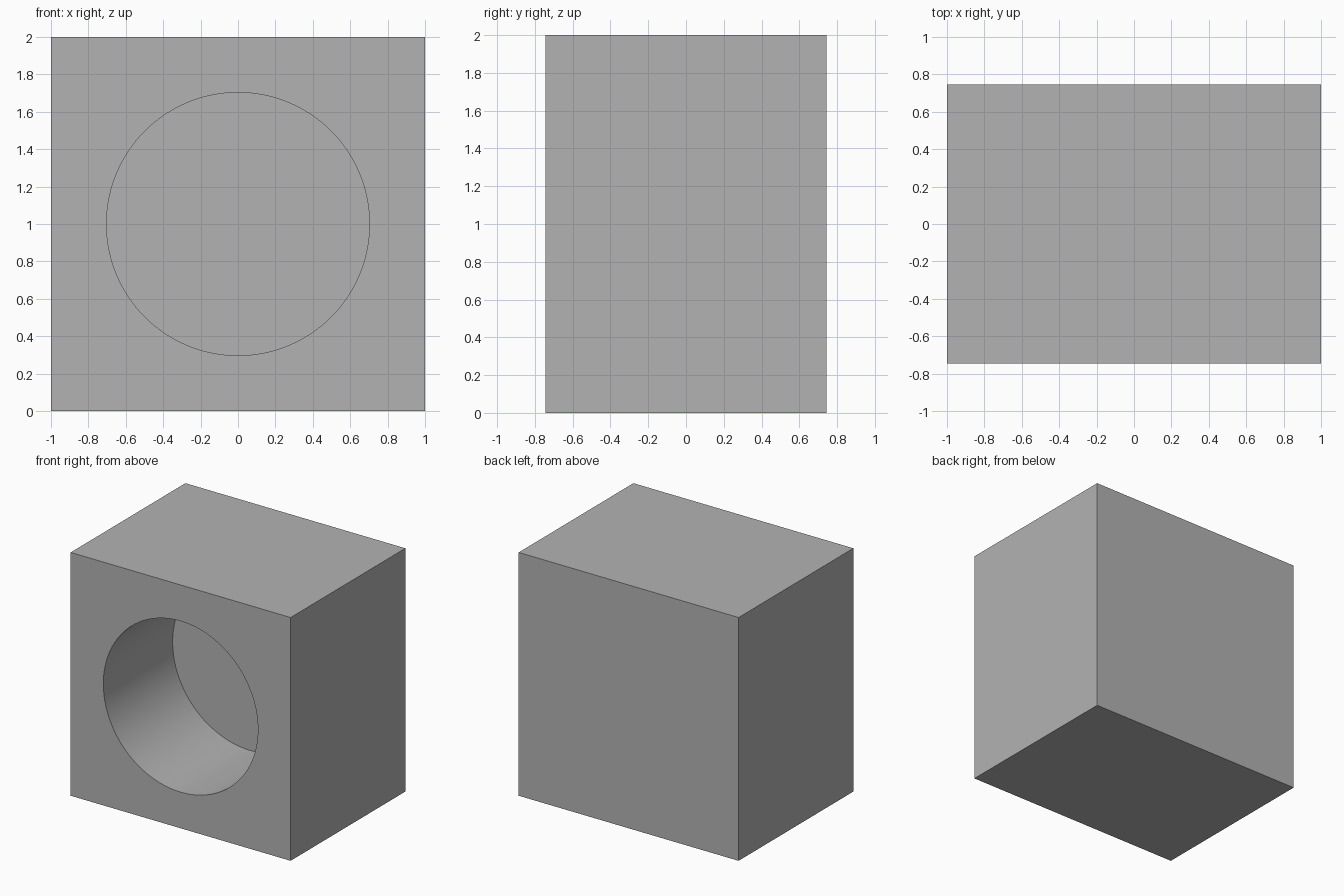
import bpy
import math

default = bpy.data.objects.get("Cube")
if default:
    bpy.data.objects.remove(default, do_unlink=True)

WIDTH, DEPTH, HEIGHT = 2.0, 1.49, 2.0
HOLE_RADIUS, HOLE_DEPTH = 0.703, 0.9
CLEARANCE = 0.2

# Plain grey material
grey = bpy.data.materials.new("plain_grey")
colour = (0.45, 0.45, 0.45, 1.0)
grey.use_nodes = True
grey.diffuse_color = colour
grey.node_tree.nodes["Principled BSDF"].inputs["Base Color"].default_value = colour

# Solid block
bpy.ops.mesh.primitive_cube_add(size=1, location=(0, 0, HEIGHT / 2))
block = bpy.context.object
block.name = "block_with_round_recess"
block.scale = (WIDTH, DEPTH, HEIGHT)
bpy.ops.object.transform_apply(location=False, rotation=False, scale=True)
block.data.materials.append(grey)

# Cutter for the blind round recess in the front
length = HOLE_DEPTH + CLEARANCE
bpy.ops.mesh.primitive_cylinder_add(
    vertices=128, radius=HOLE_RADIUS, depth=length,
    location=(0, -DEPTH / 2 + HOLE_DEPTH - length / 2, HEIGHT / 2),
    rotation=(math.pi / 2, 0, 0))
cutter = bpy.context.object
cutter.name = "recess_cutter"
cutter.hide_render = True
cutter.data.materials.append(grey)

# Cut the recess, then drop the cutter
bpy.ops.object.select_all(action="DESELECT")
block.select_set(True)
bpy.context.view_layer.objects.active = block
cut = block.modifiers.new("recess", "BOOLEAN")
cut.operation = "DIFFERENCE"
cut.solver = "EXACT"
cut.object = cutter
bpy.ops.object.modifier_apply(modifier=cut.name)
bpy.data.objects.remove(cutter, do_unlink=True)

# Smooth recess wall, sharp edges elsewhere
bpy.ops.object.shade_smooth_by_angle(angle=math.radians(30))
